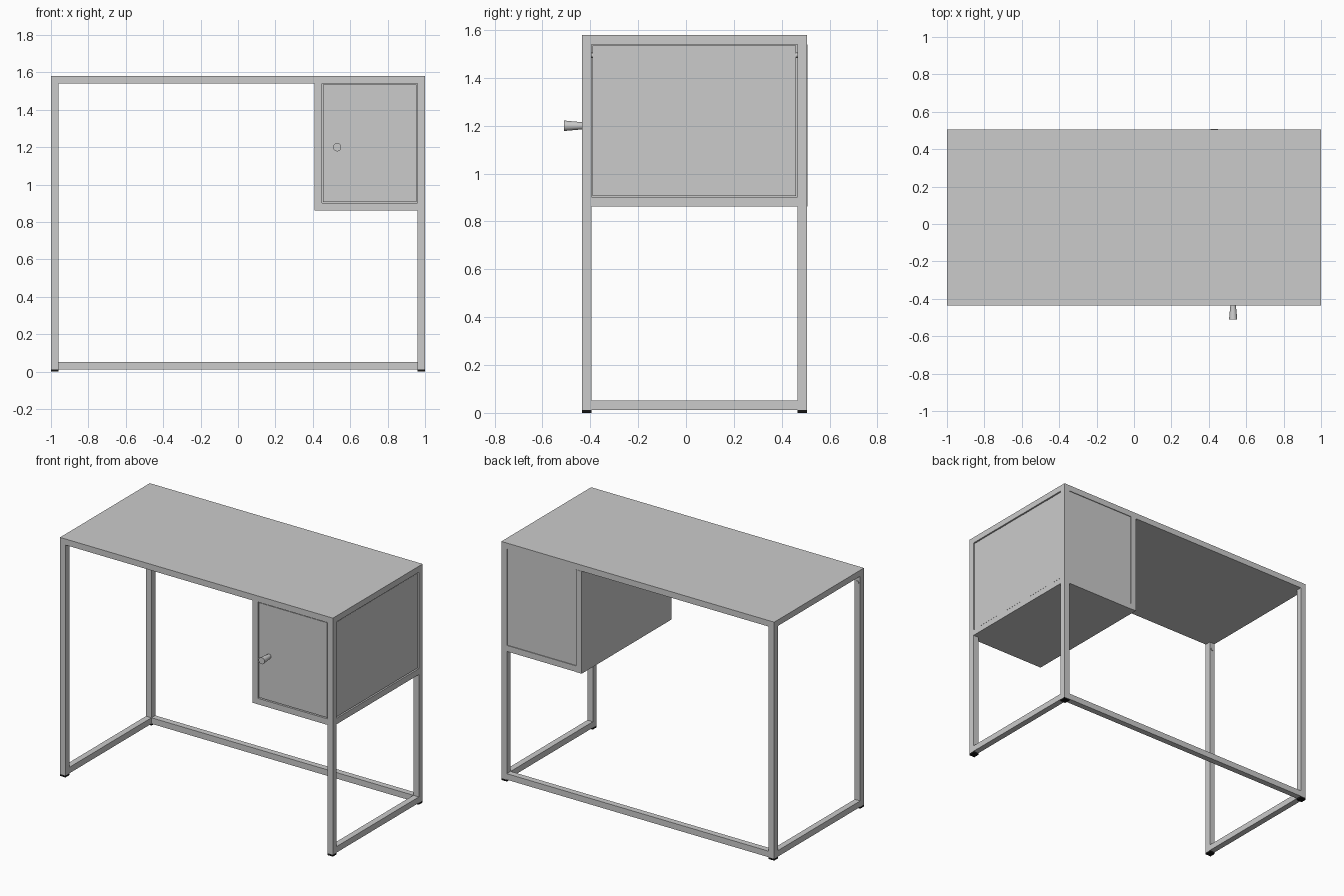
import bpy
import math

cube = bpy.data.objects.get("Cube")
if cube:
    bpy.data.objects.remove(cube, do_unlink=True)


def material(name, value):
    mat = bpy.data.materials.new(name)
    mat.use_nodes = True
    colour = (value, value, value, 1)
    mat.diffuse_color = colour
    mat.node_tree.nodes["Principled BSDF"].inputs["Base Color"].default_value = colour
    return mat


grey = material("light grey", 0.6)
black = material("black rubber", 0.008)


def box(name, x, y, z, mat=grey):
    """Box from its (low, high) range on each axis."""
    bpy.ops.mesh.primitive_cube_add(size=1)
    ob = bpy.context.object
    ob.name = name
    ob.location = [(a + b) / 2 for a, b in (x, y, z)]
    ob.scale = [b - a for a, b in (x, y, z)]
    bpy.ops.object.transform_apply(location=False, rotation=False, scale=True)
    ob.data.materials.append(mat)
    return ob


def cone(name, location, r_back, r_front, depth):
    """Round part along y; r_front is the radius on the -y end."""
    bpy.ops.mesh.primitive_cone_add(vertices=32, radius1=r_back, radius2=r_front,
                                    depth=depth, location=location,
                                    rotation=(math.radians(90), 0, 0))
    ob = bpy.context.object
    ob.name = name
    ob.data.materials.append(grey)
    bpy.ops.object.shade_smooth_by_angle()
    return ob


# Overall levels
T = 0.04                        # tube and board thickness
FRONT, BACK = -0.435, 0.505
UNDER, TOP = 1.54, 1.58
FOOT = 0.012
SHELF = 0.862                   # underside of the cabinet
GAP = 0.005                     # recess of the infill panels
inner_y = (FRONT + T, BACK - T)

# Table top
box("table_top", (-1, 1), (FRONT, BACK), (UNDER, TOP))

# Legs with feet and fixing screws, and the floor rails at the sides
for side, x in (("right", (-1, -1 + T)), ("left", (1 - T, 1))):
    mid = sum(x) / 2
    for end, y, screw_y in (("front", (FRONT, inner_y[0]), inner_y[0]),
                            ("back", (inner_y[1], BACK), inner_y[1])):
        box(f"{end}_{side}_leg", x, y, (FOOT, UNDER))
        box(f"{end}_{side}_foot", x, y, (0, FOOT), black)
        cone(f"{end}_{side}_screw", (mid, screw_y, 1.495), 0.011, 0.011, 0.01)
    box(f"{side}_floor_rail", x, inner_y, (FOOT, FOOT + T))

# Floor rail at the back
box("back_floor_rail", (-1 + T, 1 - T), (BACK - T, BACK), (FOOT, FOOT + T))

# Cabinet: inner wall, base and recessed infill panels
cab_x = (0.41, 1 - T)
panel_x = (cab_x[0] + T, cab_x[1])
base_top = SHELF + T
box("cabinet_inner_wall", (cab_x[0], panel_x[0]), (FRONT, BACK + 0.002), (SHELF, UNDER))
box("cabinet_base", panel_x, (FRONT, BACK), (SHELF, base_top))
box("cabinet_side_rail", (1 - T, 1), inner_y, (SHELF, base_top))
box("cabinet_side_panel", (1 - T, 1 - GAP), (inner_y[0] + GAP, inner_y[1] - GAP),
    (base_top + GAP, UNDER - GAP))
box("cabinet_door", (panel_x[0] + GAP, panel_x[1] - GAP), (FRONT + GAP, FRONT + T),
    (base_top + GAP, UNDER - GAP))
box("cabinet_back", panel_x, (BACK - T, BACK - GAP), (base_top, UNDER))

# Door knob, flaring towards its tip
cone("door_knob", (0.53, -0.4675, 1.2), 0.014, 0.022, 0.085)
